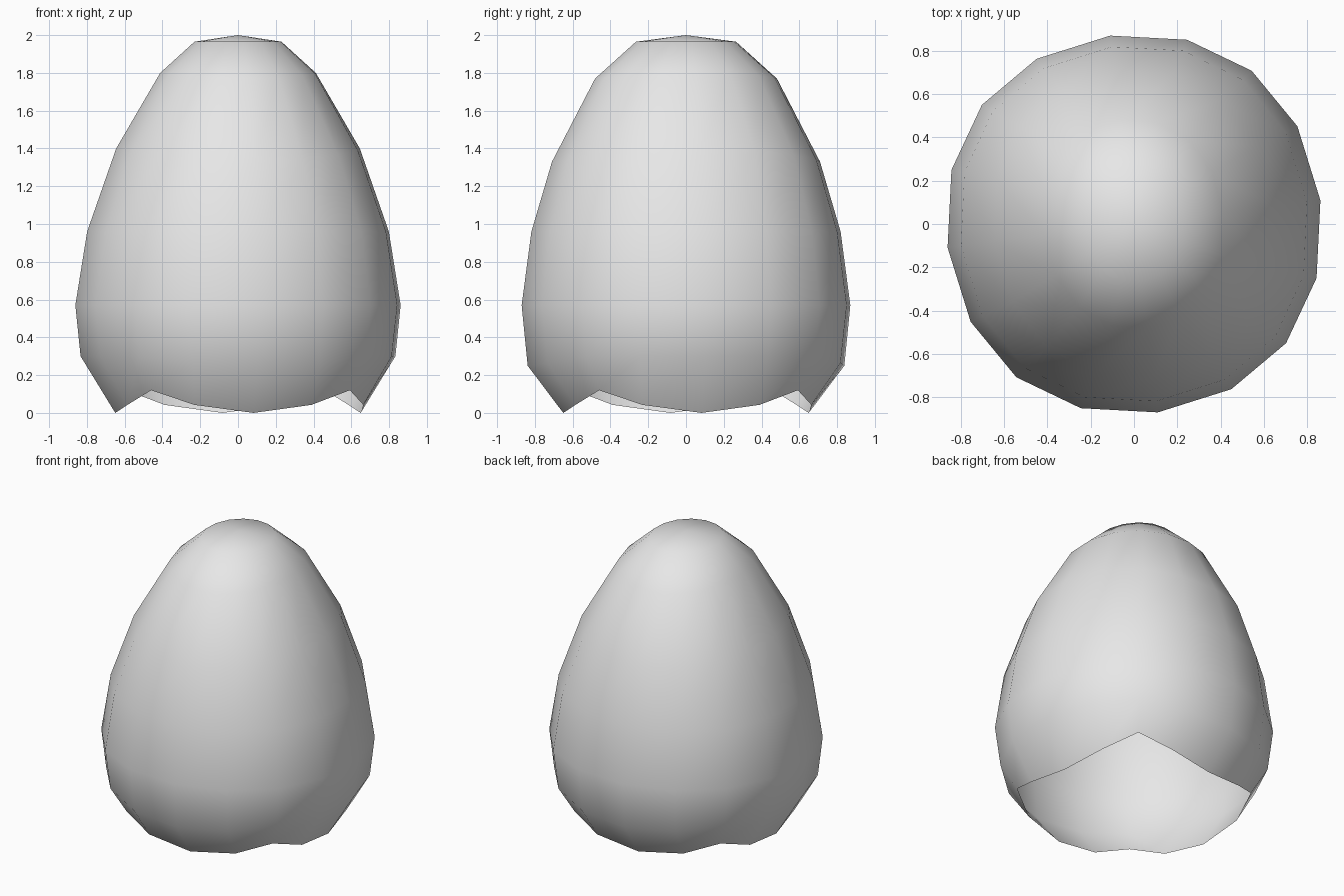
import bpy
import bmesh
from math import sin, cos, radians

default = bpy.data.objects.get("Cube")
if default:
    bpy.data.objects.remove(default, do_unlink=True)

SIDES = 16
TURN = radians(7.2)

# Shell rings: x radius, x height, y radius, y height, diagonal bulge, diagonal rise, column shift
RINGS = [
    (0.655, 0.00, 0.655, 0.00, 0.095, 0.12, 3.9),
    (0.84, 0.30, 0.845, 0.25, 0.015, 0.02, 1),
    (0.868, 0.57, 0.877, 0.57, 0.02, 0, 1),
    (0.805, 0.96, 0.825, 0.96, 0.02, 0, 1),
    (0.65, 1.40, 0.715, 1.33, 0.015, 0, 1),
    (0.415, 1.80, 0.485, 1.77, 0.01, 0, 0),
    (0.232, 1.965, 0.267, 1.965, 0, 0, 0),
]


def ring_point(ring, column):
    rx, zx, ry, zy, bulge, rise, shift = ring
    a = column * radians(360 / SIDES)
    diagonal = abs(sin(2 * a))
    z = zx * cos(a) ** 2 + zy * sin(a) ** 2 + rise * diagonal ** 3
    swell = bulge * diagonal ** 2
    a += radians(shift) * sin(4 * a)
    x, y = (rx + swell) * cos(a), (ry + swell) * sin(a)
    return (x * cos(TURN) - y * sin(TURN), x * sin(TURN) + y * cos(TURN), z)


# Open egg shell with a scalloped lower rim
bm = bmesh.new()
rows = [[bm.verts.new(ring_point(r, c)) for c in range(SIDES)] for r in RINGS]
for low, high in zip(rows, rows[1:]):
    for c in range(SIDES):
        n = (c + 1) % SIDES
        bm.faces.new((low[c], low[n], high[n], high[c]))

# Tip
tip = bm.verts.new((0, 0, 2))
for c in range(SIDES):
    bm.faces.new((rows[-1][c], rows[-1][(c + 1) % SIDES], tip))
for face in bm.faces:
    face.smooth = True

mesh = bpy.data.meshes.new("egg_shell")
bm.to_mesh(mesh)
bm.free()
shell = bpy.data.objects.new("egg_shell", mesh)
bpy.context.collection.objects.link(shell)

# Plain grey
grey = bpy.data.materials.new("light_grey")
grey.use_nodes = True
colour = (0.8, 0.8, 0.8, 1)
grey.diffuse_color = colour
grey.node_tree.nodes["Principled BSDF"].inputs["Base Color"].default_value = colour
mesh.materials.append(grey)
